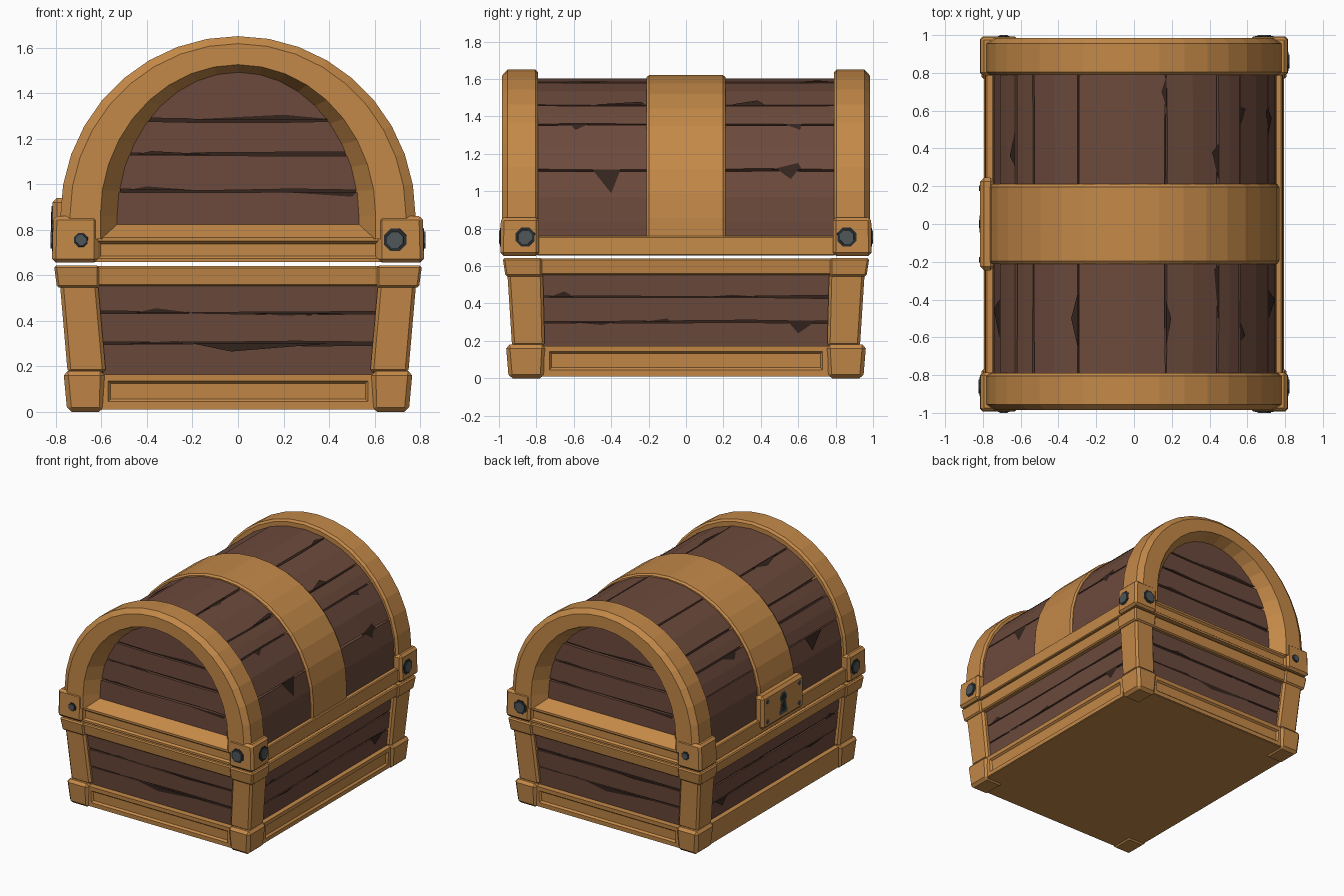
import bpy, bmesh, math, random
from mathutils import Vector, Matrix

if "Cube" in bpy.data.objects:
    bpy.data.objects.remove(bpy.data.objects["Cube"])

random.seed(4)


def material(name, rgb):
    m = bpy.data.materials.new(name)
    m.diffuse_color = (*rgb, 1)
    m.use_nodes = True
    m.node_tree.nodes["Principled BSDF"].inputs["Base Color"].default_value = m.diffuse_color
    return m


GOLD = material("gold_trim", (0.55, 0.25, 0.065))
WOOD = material("plank_wood", (0.15, 0.068, 0.045))
DARK = material("dark_wood", (0.035, 0.018, 0.013))
IRON = material("iron", (0.08, 0.095, 0.10))
BLACK = material("dark_iron", (0.022, 0.026, 0.028))


def finish(bm, name, mat, bevel=0, mirror=""):
    bmesh.ops.recalc_face_normals(bm, faces=bm.faces)
    me = bpy.data.meshes.new(name)
    bm.to_mesh(me)
    bm.free()
    me.materials.append(mat)
    ob = bpy.data.objects.new(name, me)
    bpy.context.collection.objects.link(ob)
    if bevel:
        b = ob.modifiers.new("bevel", "BEVEL")
        b.width, b.segments = bevel, 1
    if mirror:
        m = ob.modifiers.new("mirror", "MIRROR")
        m.use_axis = ("x" in mirror, "y" in mirror, False)
        m.use_mirror_merge = False
    return ob


def loft(name, rings, mat, bevel=0, mirror="", groove=None):
    """Skin closed rings and cap the ends; optional sunken groove on the face pointing along `groove`."""
    bm = bmesh.new()
    vs = [[bm.verts.new(p) for p in r] for r in rings]
    n = len(rings[0])
    for a, b in zip(vs, vs[1:]):
        for i in range(n):
            bm.faces.new((a[i], a[(i + 1) % n], b[(i + 1) % n], b[i]))
    bm.faces.new(vs[0])
    bm.faces.new(vs[-1])
    if groove:
        bmesh.ops.recalc_face_normals(bm, faces=bm.faces)
        direction, margin = groove
        f = max(bm.faces, key=lambda q: q.normal.dot(Vector(direction)))
        bmesh.ops.inset_individual(bm, faces=[f], thickness=margin)
        bmesh.ops.inset_individual(bm, faces=[f], thickness=0.016, depth=-0.014)
    return finish(bm, name, mat, bevel, mirror)


def block(name, z0, z1, low, high, mat, bevel=0, mirror="", groove=None):
    """Tapered box: low / high are (x0, x1, y0, y1) at z0 / z1."""
    rings = [[(r[0], r[2], z), (r[1], r[2], z), (r[1], r[3], z), (r[0], r[3], z)]
             for z, r in ((z0, low), (z1, high))]
    return loft(name, rings, mat, bevel, mirror, groove)


def arc(rx, rz, a):
    """Lid curve in x, z: half ellipse with straight legs outside 0-180 degrees."""
    c = min(max(a, 0), 180)
    drop = abs(a - c) * 0.01
    t = math.radians(c)
    return rx * math.cos(t), 0.86 + rz * math.sin(t) - drop


def on_face(axis, s, u, d, z):
    return (s * d, u, z) if axis == "x" else (u, s * d, z)


# Lower box: dark core, bottom plate
block("box_core", 0.04, 0.63, (-.69, .69, -.88, .88), (-.74, .74, -.92, .92), DARK)
block("bottom_plate", 0.01, 0.05, (-.735, .735, -.93, .93), (-.735, .735, -.93, .93), GOLD)

# Corner trim, mirrored to all four corners
block("foot_cap", 0.0, 0.18, (.59, .75, .76, .948), (.585, .767, .75, .963), GOLD, 0.02, "xy")
block("corner_post", 0.17, 0.56, (.58, .748, .755, .93), (.615, .782, .765, .955), GOLD, 0.015, "xy")
block("rim_corner", 0.545, 0.643, (.61, .795, .77, .965), (.61, .808, .77, .98), GOLD, 0.01, "xy")
block("lid_corner", 0.655, 0.86, (.615, .817, .785, .993), (.615, .812, .785, .99), GOLD, 0.017, "xy")

# Base and rim bands
block("base_end_band", 0.015, 0.165, (-.6, .6, .8, .935), (-.6, .6, .8, .942), GOLD, 0, "y", ((0, 1, 0), .042))
block("base_right_band", 0.015, 0.172, (.6, .74, -.76, .76), (.6, .748, -.76, .76), GOLD, 0, "", ((1, 0, 0), .042))
block("base_left_band", 0.015, 0.172, (-.74, -.6, -.76, .76), (-.748, -.6, -.76, .76), GOLD)
block("rim_end_band", 0.552, 0.64, (-.63, .63, .8, .955), (-.63, .63, .8, .967), GOLD, 0.008, "y")
block("rim_side_band", 0.552, 0.64, (.6, .782, -.79, .79), (.6, .795, -.79, .79), GOLD, 0.008, "x")
block("lid_side_band", 0.657, 0.76, (.68, .79, -.8, .8), (.68, .785, -.8, .8), GOLD, 0.006, "x")
sill = [(.8, .657), (.972, .657), (.972, .765), (.885, .825), (.8, .825)]
loft("lid_end_sill", [[(x, y, z) for y, z in sill] for x in (-.63, .63)], GOLD, 0, "y", ((0, 1, 0), .022))


# Flat planks with uneven edges
def plank(name, axis, s, half, z0, z1, depth):
    g = lambda: random.uniform(0.001, 0.011)
    off = random.uniform(-.003, .003)
    rings = []
    for k in (-1, -0.25, 0.4, 1):
        a, b = z0 + g(), z1 - g()
        da, db = depth(a) + off, depth(b) + off
        rings.append([on_face(axis, s, half * k, d, z)
                      for d, z in ((da - .04, a), (da, a), (db, b), (db - .04, b))])
    loft(name, rings, WOOD)


side_depth = lambda z: .712 + (z - .17) * .085
end_depth = lambda z: .900 + (z - .17) * .065
for s in (-1, 1):
    for z0, z1 in ((.15, .30), (.30, .435), (.435, .57)):
        plank("side_plank", "x", s, .8, z0, z1, side_depth)
        plank("end_plank", "y", s, .63, z0, z1, end_depth)
    for z0, z1, w in ((.8, .97), (.97, 1.13), (1.13, 1.28), (1.28, 1.53)) and (
            (.8, .97, .6), (.97, 1.13, .6), (1.13, 1.28, .55), (1.28, 1.53, .4)):
        plank("lid_end_plank", "y", s, w, z0, z1, lambda z: .885)

# Barrel lid: dark core and curved planks
steps = [-20] + list(range(0, 181, 10)) + [200]
loft("lid_core", [[(x, y, z) for x, z in (arc(.712, .70, a) for a in steps)] for y in (-.865, .865)], DARK)
seams = [-14, 20, 42, 54, 77, 113, 135, 146, 160, 194]
for a0, a1 in zip(seams, seams[1:]):
    n = max(2, round((a1 - a0) / 11))
    lift = random.uniform(-.004, .003)
    rings = []
    for y in (-.82, -.5, .05, .5, .82):
        b0, b1 = a0 + random.uniform(.15, .7), a1 - random.uniform(.15, .7)
        angs = [b0 + (b1 - b0) * i / n for i in range(n + 1)]
        sec = [arc(.753 + lift, .74 + lift, a) for a in angs] + [arc(.70, .69, a) for a in reversed(angs)]
        rings.append([(x, y, z) for x, z in sec])
    loft("lid_plank", rings, WOOD)

# Arched end frames and centre strap, swept along the lid curve
sweep = [-10] + list(range(0, 181, 10)) + [190]
frame = [(.765, .775, .79), (.78, .79, .805), (.78, .79, .955), (.738, .757, .985),
         (.605, .665, .985), (.525, .63, .88), (.525, .63, .79)]


def swept(name, section, mirror=""):
    rings = []
    for a in sweep:
        pts = [(arc(rx, rz, a), y) for rx, rz, y in section]
        rings.append([(p[0], y, p[1]) for p, y in pts])
    loft(name, rings, GOLD, 0, mirror)


swept("end_arch", frame, "y")
swept("centre_strap", [(r, r - .008, y) for r, y in (
    (.72, -.212), (.758, -.212), (.769, -.197), (.769, .197), (.758, .212), (.72, .212))])

# Splits and chips in the wood
chips = bmesh.new()


def chip(pts):
    chips.faces.new([chips.verts.new(p) for p in pts])


for y0, y1, ym, a, b in ((-.5, -.35, -.4, 20, 10), (.49, .6, .56, 20, 16), (.45, .62, .6, 20, 23),
                         (-.62, -.52, -.59, 42, 39), (.52, .62, .61, 42, 39), (-.5, -.22, -.24, 54, 56),
                         (.24, .42, .38, 54, 57), (.62, .78, .7, 77, 79), (-.66, -.4, -.5, 77, 75),
                         (-.66, -.36, -.5, 113, 116), (.3, .5, .36, 146, 150), (-.6, -.4, -.45, 160, 168)):
    chip([(x, y, z) for (x, z), y in ((arc(.759, .746, a), y0), (arc(.759, .746, a), y1), (arc(.759, .746, b), ym))])
for s in (-1, 1):
    for axis, depth, data in (
            ("x", side_depth, ((.54, .7, .6, .31, .24), (-.73, -.6, -.65, .435, .465), (-.62, -.38, -.45, .3, .285),
                               (-.25, -.08, -.1, .3, .32), (.1, .4, .25, .435, .447))),
            ("y", end_depth, ((-.2, .4, -.03, .3, .265), (-.5, -.24, -.26, .3, .312), (-.45, -.2, -.36, .435, .455),
                              (.05, .5, .2, .435, .422))),
            ("y", lambda z: .885, ((-.2, .42, .2, 1.285, 1.305), (-.45, -.1, -.38, 1.13, 1.145),
                                   (-.48, -.2, -.4, .975, .99), (.2, .52, .5, .965, .945)))):
        for u0, u1, um, z, zm in data:
            chip([on_face(axis, s, -u * s if axis == "y" else u, depth(q) + .005, q)
                  for u, q in ((u0, z), (u1, z), (um, zm))])
finish(chips, "wood_chips", DARK)


# Eight-sided bolts
def octagon(name, axis, s, u, z, d0, d1, r, r2, mat):
    rings = []
    for d, rad in ((d0, r), (d1, r2)):
        rings.append([on_face(axis, s, u + rad * math.cos(t), d, z + rad * math.sin(t))
                      for t in (math.radians(22.5 + 45 * i) for i in range(8))])
    return loft(name, rings, mat)


def bolt(axis, s, u, z, d, r):
    octagon("bolt_collar", axis, s, u, z, d - .02, d + .003, r, r * .95, BLACK)
    octagon("bolt_head", axis, s, u, z, d - .02, d + .008, r * .78, r * .68, IRON)


for s in (-1, 1):
    bolt("y", s, .69, .755, .992, .056)
    bolt("y", s, -.69, .755, .992, .034)
    bolt("x", 1, .86 * s, .755, .815, .058)
bolt("x", -1, -.86, .755, .815, .058)

# Lock plate with keyhole and rivets on the left side
block("lock_plate", 0.69, 0.94, (-.815, -.74, -.245, .245), (-.815, -.74, -.245, .245), GOLD, 0.02)
octagon("keyhole_top", "x", -1, 0, .855, .79, .819, .045, .04, IRON)
block("keyhole_slot", 0.735, 0.84, (-.819, -.79, -.045, .045), (-.819, -.79, -.022, .022), IRON)
octagon("keyhole_dark_top", "x", -1, 0, .855, .79, .821, .024, .024, BLACK)
block("keyhole_dark_slot", 0.755, 0.85, (-.821, -.79, -.022, .022), (-.821, -.79, -.01, .01), BLACK)
for u in (-.19, .19):
    for z in (.74, .89):
        octagon("lock_rivet", "x", -1, u, z, .79, .82, .02, .015, IRON)
